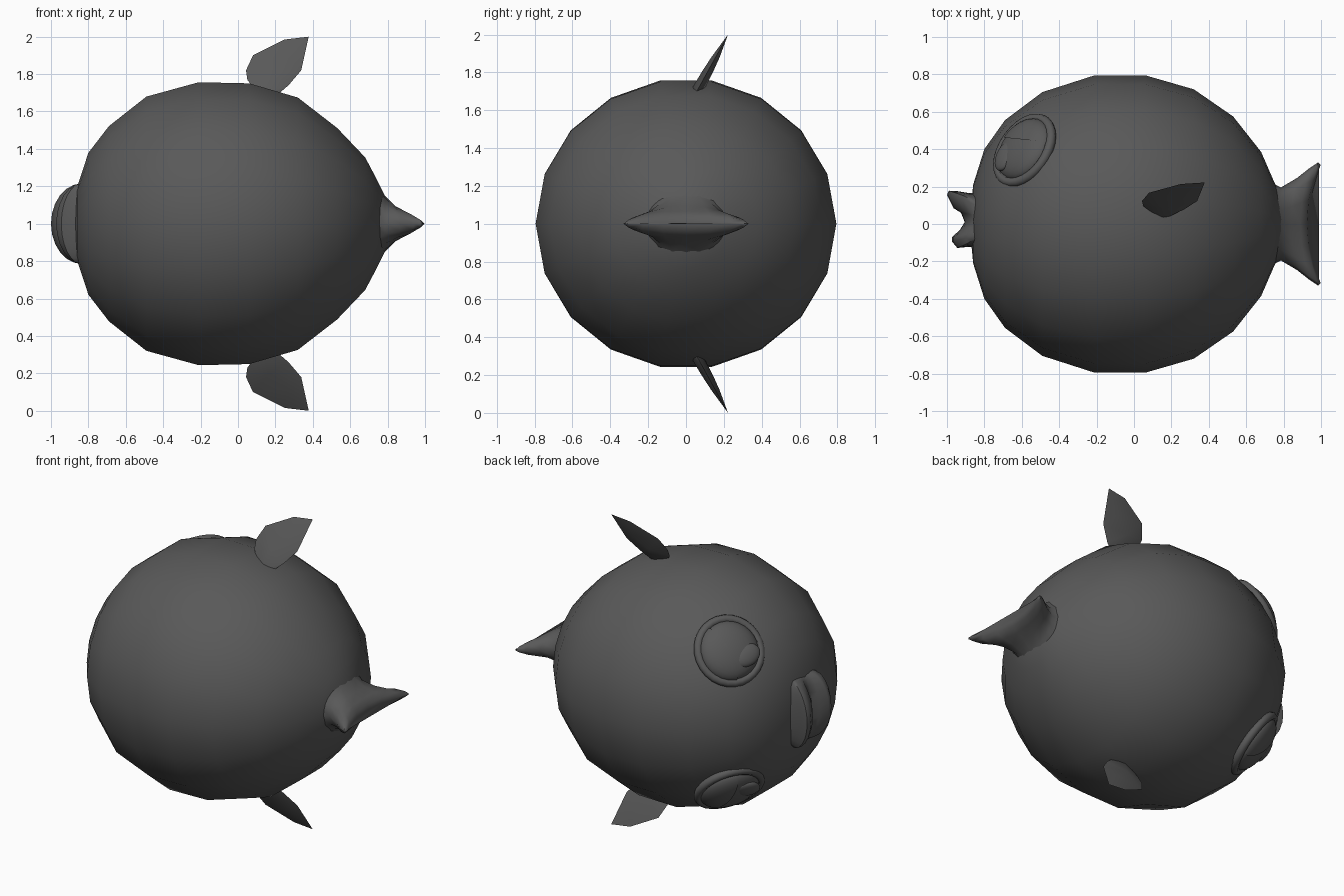
import bpy, bmesh, math
from mathutils import Matrix, Vector

if "Cube" in bpy.data.objects:
    bpy.data.objects.remove(bpy.data.objects["Cube"])

grey = bpy.data.materials.new("dark_grey")
grey.diffuse_color = (0.1, 0.1, 0.1, 1)
grey.use_nodes = True
grey.node_tree.nodes["Principled BSDF"].inputs["Base Color"].default_value = grey.diffuse_color


def finish(name, bm, side=1, angle=60):
    """Lift to z = 1, optionally mirrored across the fish's middle plane."""
    bm.transform(Matrix.Translation((0, 0, 1)) @ Matrix.Diagonal((1, 1, side, 1)))
    bmesh.ops.recalc_face_normals(bm, faces=bm.faces[:])
    for f in bm.faces:
        f.smooth = True
    me = bpy.data.meshes.new(name)
    bm.to_mesh(me)
    bm.free()
    me.set_sharp_from_angle(angle=math.radians(angle))
    me.materials.append(grey)
    ob = bpy.data.objects.new(name, me)
    bpy.context.collection.objects.link(ob)
    return ob


def loft(name, rings, angle=60):
    """Skin a row of closed rings and cap both ends."""
    bm = bmesh.new()
    rows = [[bm.verts.new(p) for p in r] for r in rings]
    n = len(rows[0])
    for a, b in zip(rows, rows[1:]):
        for i in range(n):
            j = (i + 1) % n
            bm.faces.new((a[i], a[j], b[j], b[i]))
    bm.faces.new(rows[0])
    bm.faces.new(rows[-1])
    bmesh.ops.remove_doubles(bm, verts=bm.verts[:], dist=0.0005)
    return finish(name, bm, 1, angle)


# round body: x, half height in y, half width in z
BODY = [(-0.875, 0.05, 0.05), (-0.86, 0.21, 0.20), (-0.80, 0.40, 0.385),
        (-0.69, 0.555, 0.53), (-0.49, 0.705, 0.69), (-0.21, 0.795, 0.768),
        (0.06, 0.795, 0.762), (0.32, 0.72, 0.685), (0.53, 0.575, 0.52),
        (0.68, 0.385, 0.36), (0.745, 0.235, 0.235), (0.80, 0.12, 0.12)]
SIDES = 18
loft("body", [[(x, ry * math.cos(2 * math.pi * i / SIDES),
                rz * math.sin(2 * math.pi * i / SIDES)) for i in range(SIDES)]
              for x, ry, rz in BODY], 80)

# tail fin: x, concave sweep, half span, half thickness, tip fullness
TAIL = [(0.72, 0.0, 0.23, 0.23, 2), (0.785, 0.0, 0.195, 0.15, 2),
        (0.84, 0.03, 0.245, 0.095, 2.5), (0.89, 0.05, 0.30, 0.065, 4),
        (0.925, 0.06, 0.33, 0.035, 5), (0.93, 0.068, 0.315, 0.004, 5)]
STEPS = 8


def tail_ring(x, sweep, span, thick, power):
    ring = []
    for i in range(2 * STEPS):
        a = math.pi * i / STEPS
        t = math.cos(a)
        h = thick * (1 - abs(t) ** power) ** 0.5
        ring.append((x + sweep * t * t, span * t, math.copysign(h, math.sin(a))))
    return ring


loft("tail_fin", [tail_ring(*r) for r in TAIL], 75)

# mouth: lip profile in x and y, swept across in an arc
LIPS = [(-0.80, 0.175), (-0.88, 0.165), (-0.94, 0.175), (-0.99, 0.178), (-1.0, 0.155),
        (-0.965, 0.085), (-0.925, 0.06), (-0.905, 0.01), (-0.93, -0.03),
        (-0.972, -0.07), (-0.972, -0.095), (-0.945, -0.128), (-0.88, -0.122), (-0.80, -0.14)]
mouth = []
for k in range(13):
    a = math.pi * (k / 12 - 0.5)
    f = max(math.cos(a), 0.03)
    mouth.append([(-0.835 + (x + 0.835) * f if x < -0.835 else x,
                   0.02 + (y - 0.02) * (0.5 + 0.5 * f ** 0.6),
                   0.215 * math.sin(a)) for x, y in LIPS])
loft("mouth", mouth, 50)

# side fins: outline in x and z with a raised ridge on both faces
FIN = [(0.10, 0.70), (0.05, 0.77), (0.043, 0.82), (0.08, 0.90), (0.25, 0.985),
       (0.378, 1.0), (0.338, 0.82), (0.27, 0.74), (0.20, 0.68)]
RIDGE = [(0.15, 0.70), (0.17, 0.80), (0.27, 0.88)]


def fin_y(z):
    return 0.09 + (z - 0.76) * 0.55


def side_fin(name, side):
    bm = bmesh.new()
    rim = [bm.verts.new((x, fin_y(z), z)) for x, z in FIN]
    for s in (-1, 1):
        a, b, c = [bm.verts.new((x, fin_y(z) + s * t, z))
                   for (x, z), t in zip(RIDGE, (0.035, 0.03, 0.022))]
        fan = [(0, 1, a), (1, 2, b), (2, 3, b), (3, 4, c), (4, 5, c), (5, 6, c),
               (6, 7, b), (7, 8, a), (8, 0, a)]
        for i, j, v in fan:
            bm.faces.new((rim[i], rim[j], v))
        bm.faces.new((rim[1], b, a))
        bm.faces.new((rim[3], c, b))
        bm.faces.new((rim[6], b, c))
        bm.faces.new((rim[7], a, b))
    finish(name, bm, side, 60)


# eye frame: outward normal, upward tangent and forward tangent
N = Vector((-0.67, 0.45, 0.59)).normalized()
U = (Vector((0, 1, 0)) - N * N.y).normalized()
V = N.cross(U)
CENTRE = Vector((-0.595, 0.40, 0.45))


def eye_matrix(offset, scale):
    rot = Matrix((V, U, N)).transposed().to_4x4()
    return Matrix.Translation(CENTRE + offset) @ rot @ Matrix.Diagonal((*scale, 1))


def eye_part(name, side, offset, scale, cut=False):
    bm = bmesh.new()
    bmesh.ops.create_uvsphere(bm, u_segments=28, v_segments=16, radius=1)
    bm.transform(eye_matrix(offset, scale))
    if cut:  # keep only the upper part as a lid
        bmesh.ops.bisect_plane(bm, geom=bm.verts[:] + bm.edges[:] + bm.faces[:],
                               plane_co=CENTRE + Vector((0.02, 0.05, 0)),
                               plane_no=(0.1, 1, 0), clear_inner=True)
        bmesh.ops.holes_fill(bm, edges=[e for e in bm.edges if e.is_boundary])
    finish(name, bm, side, 50)


def eye_rim(name, side):
    bm = bmesh.new()
    m = eye_matrix(N * -0.015, (1, 1, 1))
    rows = []
    for i in range(28):
        a = 2 * math.pi * i / 28
        rows.append([])
        for j in range(8):
            b = 2 * math.pi * j / 8
            r = 0.192 + 0.026 * math.cos(b)
            rows[-1].append(bm.verts.new(m @ Vector(
                (r * math.cos(a), r * math.sin(a), 0.026 * math.sin(b)))))
    for i in range(28):
        p, q = rows[i], rows[(i + 1) % 28]
        for j in range(8):
            k = (j + 1) % 8
            bm.faces.new((p[j], p[k], q[k], q[j]))
    finish(name, bm, side, 80)


for label, side in (("left", 1), ("right", -1)):
    side_fin(label + "_side_fin", side)
    eye_part(label + "_eyeball", side, N * -0.01, (0.178, 0.178, 0.075))
    eye_part(label + "_eyelid", side, N * -0.01, (0.184, 0.184, 0.083), True)
    eye_part(label + "_pupil", side, Vector((-0.07, -0.05, -0.04)) + N * 0.035,
             (0.065, 0.09, 0.03))
    eye_rim(label + "_eye_rim", side)
